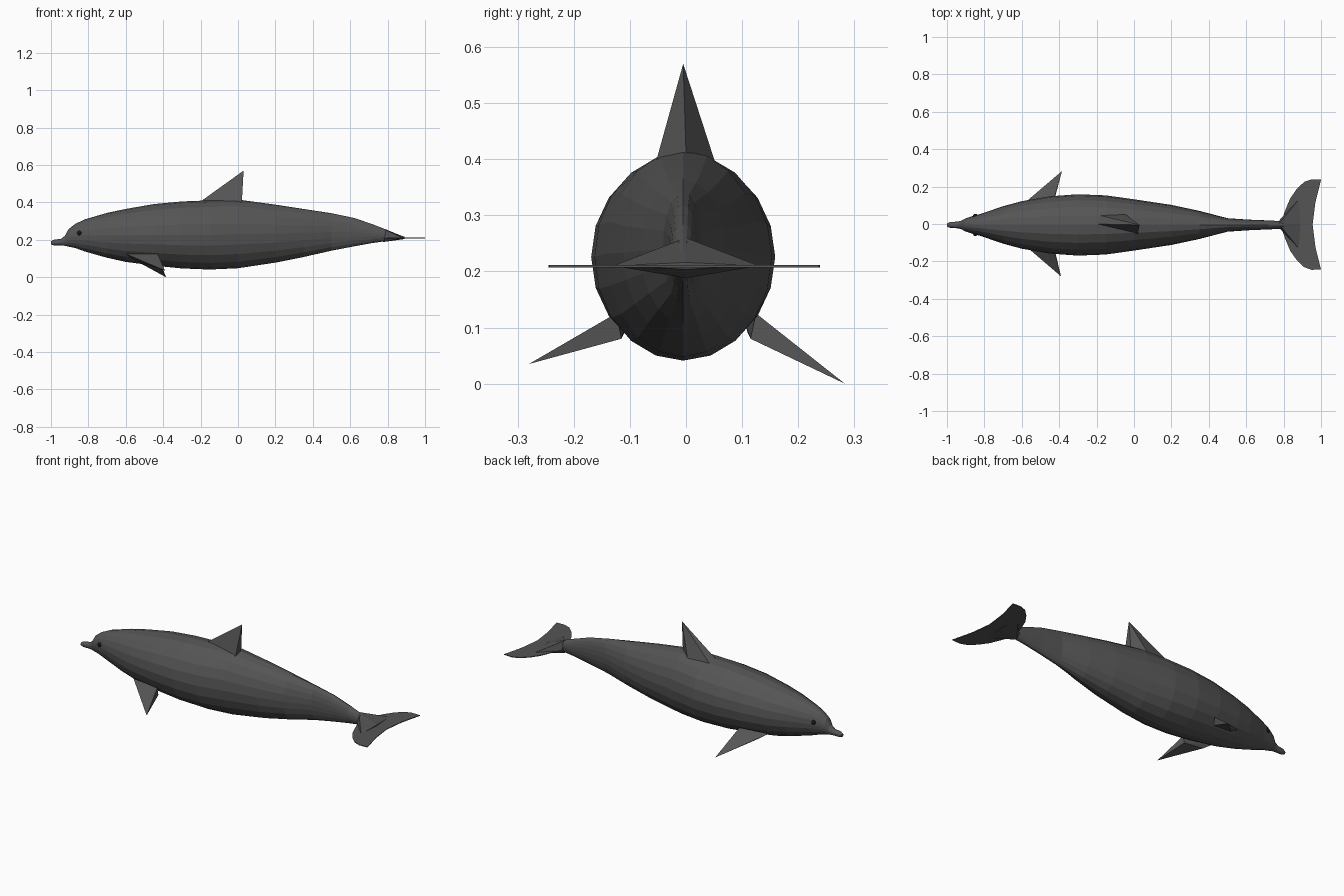
import bpy
import bmesh
from math import sin, cos, pi

if "Cube" in bpy.data.objects:
    bpy.data.objects.remove(bpy.data.objects["Cube"])


def material(name, v):
    m = bpy.data.materials.new(name)
    m.diffuse_color = (v, v, v, 1)
    m.use_nodes = True
    m.node_tree.nodes["Principled BSDF"].inputs["Base Color"].default_value = m.diffuse_color
    return m


SKIN = material("dark_grey", 0.09)
BLACK = material("black", 0.01)


def finish(name, bm, mat=SKIN):
    bmesh.ops.recalc_face_normals(bm, faces=bm.faces)
    mesh = bpy.data.meshes.new(name)
    bm.to_mesh(mesh)
    bm.free()
    mesh.materials.append(mat)
    ob = bpy.data.objects.new(name, mesh)
    bpy.context.collection.objects.link(ob)
    return ob


def hull(name, points):
    bm = bmesh.new()
    for p in points:
        bm.verts.new(p)
    bmesh.ops.convex_hull(bm, input=bm.verts)
    return finish(name, bm)


# Body: elliptical rings of (x, top z, bottom z, half width)
RINGS = [
    (-1.0, .192, .175, .008), (-.985, .2, .17, .015), (-.945, .206, .17, .018),
    (-.925, .222, .168, .022), (-.905, .258, .163, .033), (-.87, .285, .156, .045),
    (-.82, .309, .138, .059), (-.7, .344, .104, .1), (-.6, .365, .082, .127),
    (-.45, .391, .062, .153), (-.3, .405, .047, .164), (-.15, .411, .041, .158),
    (0, .415, .048, .137), (.2, .388, .078, .107), (.35, .365, .108, .075),
    (.5, .342, .142, .036), (.62, .317, .165, .028), (.72, .283, .183, .024),
    (.8, .252, .194, .02), (.85, .231, .203, .012), (.88, .216, .207, .004)]
SIDES = 20
bm = bmesh.new()
loops = []
for x, top, bottom, w in RINGS:
    mid, h = (top + bottom) / 2, (top - bottom) / 2
    loops.append([bm.verts.new((x, -.005 + w * sin(2 * pi * i / SIDES),
                                mid + h * cos(2 * pi * i / SIDES)))
                  for i in range(SIDES)])
for a, b in zip(loops, loops[1:]):
    for i in range(SIDES):
        j = (i + 1) % SIDES
        bm.faces.new((a[i], a[j], b[j], b[i]))
bm.faces.new(loops[0])
bm.faces.new(loops[-1])
finish("body", bm)

# Dorsal fin: slim-fronted pyramid leaning back
hull("dorsal_fin", [(-.2, .05, .385), (-.2, 0, .405), (.02, -.055, .39),
                    (.02, .0, .41), (-.05, .055, .385), (.03, -.005, .57)])

# Side flippers, with slightly different tips
for side, tip in ((-1, (-.39, -.28, .035)), (1, (-.385, .283, .0))):
    hull("left_flipper" if side < 0 else "right_flipper",
         [(-.6, side * .1, .125), (-.43, side * .125, .125),
          (-.55, side * .11, .09), (-.43, side * .115, .08), tip])

# Tail flukes: thin plate with a curved leading edge
half = [(.79, .025), (.81, .08), (.835, .14), (.87, .19), (.91, .228),
        (.95, .242), (1.0, .24), (.97, .12)]
outline = half + [(.955, 0)] + [(x, -y) for x, y in reversed(half)]
bm = bmesh.new()
face = bm.faces.new([bm.verts.new((x, y - .003, .207)) for x, y in outline])
ext = bmesh.ops.extrude_face_region(bm, geom=[face])
for v in ext["geom"]:
    if isinstance(v, bmesh.types.BMVert):
        v.co.z += .004
finish("tail_flukes", bm)

# Thickened root joining the flukes to the tail
hull("fluke_root", [(.78, -.025, .21), (.78, .025, .21), (.88, -.13, .21),
                    (.88, .13, .21), (.775, 0, .26), (.775, 0, .188),
                    (.89, 0, .216), (.89, 0, .204)])

# Eyes
for side in (-1, 1):
    bm = bmesh.new()
    bmesh.ops.create_uvsphere(bm, u_segments=10, v_segments=6, radius=.013)
    bmesh.ops.translate(bm, verts=bm.verts, vec=(-.848, -.005 + side * .047, .236))
    finish("left_eye" if side < 0 else "right_eye", bm, BLACK)
